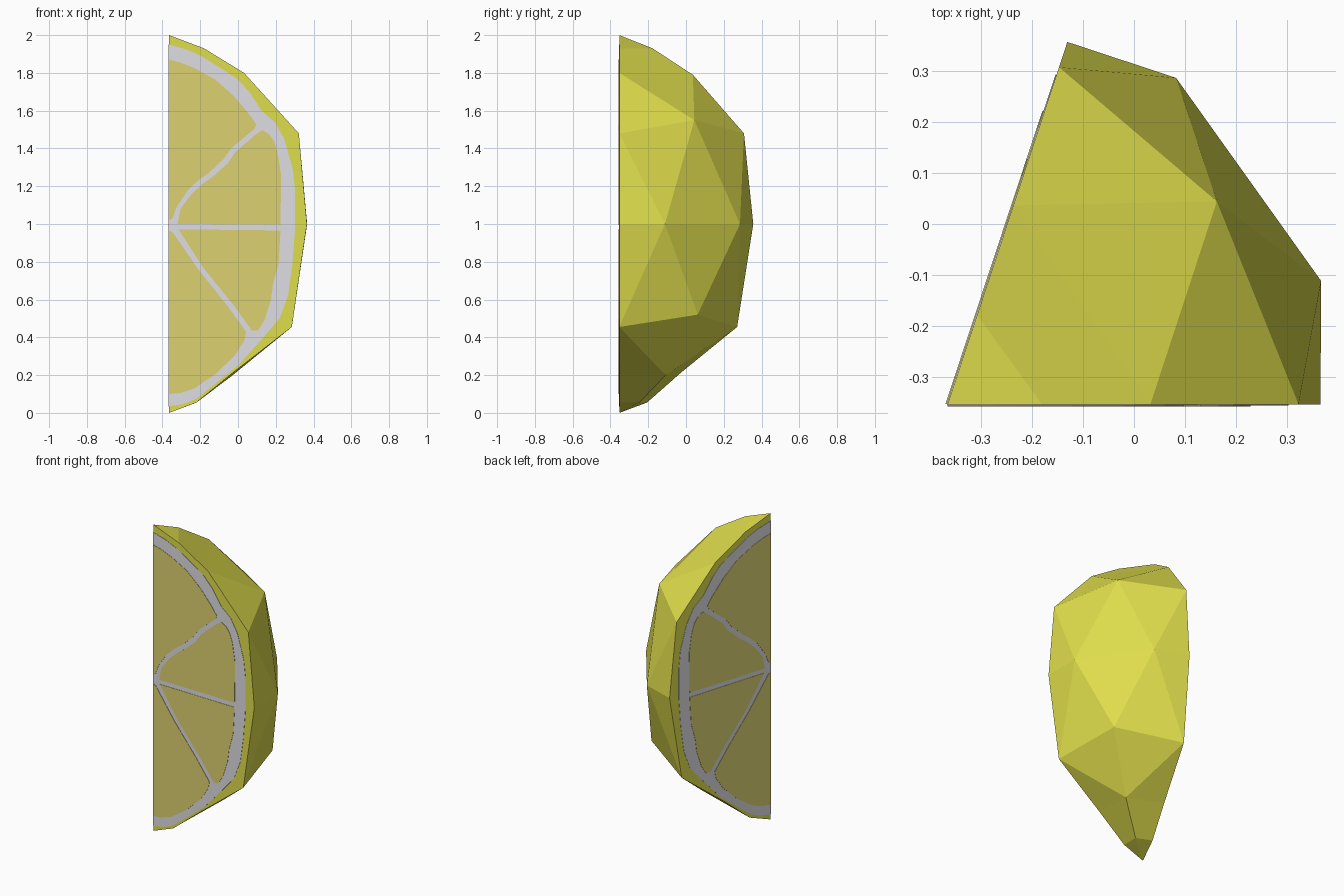
import bpy, bmesh, math
from mathutils import Vector

if "Cube" in bpy.data.objects:
    bpy.data.objects.remove(bpy.data.objects["Cube"])

AXIS = Vector((-0.365, -0.353, 0))   # the fruit's core line, where both cuts meet
WEDGE = 71.7                         # angle between the two cut faces


def material(name, color):
    m = bpy.data.materials.new(name)
    m.diffuse_color = (*color, 1)
    m.use_nodes = True
    m.node_tree.nodes["Principled BSDF"].inputs["Base Color"].default_value = m.diffuse_color
    return m


peel = material("yellow peel", (0.74, 0.725, 0.072))
pith = material("pale pith", (0.73, 0.73, 0.77))
flesh = material("soft yellow flesh", (0.716, 0.645, 0.163))


def polar(angle, r, z):
    a = math.radians(angle)
    return AXIS + Vector((r * math.cos(a), r * math.sin(a), z))


def finish(bm, name, mat):
    bmesh.ops.recalc_face_normals(bm, faces=bm.faces)
    me = bpy.data.meshes.new(name)
    bm.to_mesh(me)
    bm.free()
    me.materials.append(mat)
    ob = bpy.data.objects.new(name, me)
    bpy.context.collection.objects.link(ob)
    return ob


# Faceted peel wedge: rings of (angle, radius, height) from tip to base
W = WEDGE
rings = {
    "P": [(0, 0, 2.0)],
    "A": [(0, .185, 1.93), (W, .185, 1.93)],
    "B": [(0, .397, 1.80), (W, .41, 1.79)],
    "C": [(0, .687, 1.48), (37, .66, 1.55), (W, .695, 1.48)],
    "E": [(0, .73, 1.0), (18.3, .77, 1.0), (55, .78, 1.0), (W, .747, 1.0)],
    "F": [(0, .65, .455), (36, .706, .52), (W, .657, .455)],
    "G": [(0, .335, .21), (36, .417, .20), (W, .34, .21)],
    "H": [(0, .145, .055), (36, .18, .055), (W, .155, .055)],
    "Q": [(0, 0, 0)],
}
bm = bmesh.new()
v = {k + str(i): bm.verts.new(polar(*p))
     for k, ring in rings.items() for i, p in enumerate(ring)}
facets = ("P0A0A1 A0B0B1A1 B0C1B1 B0C0C1 B1C1C2 C0E1C1 C0E0E1 C1E1E2 C1E2C2 "
          "C2E2E3 E0F0E1 E1F0F1 E1F1E2 E2F1F2 E2F2E3 F0G1F1 F0G0G1 F1G1F2 "
          "F2G1G2 G0H0H1G1 G1H1H2G2 H0Q0H1 H1Q0H2")
for f in facets.split():
    bm.faces.new([v[f[i:i + 2]] for i in range(0, len(f), 2)])
# the two flat cut sides
bm.faces.new([v[k + "0"] for k in rings])
bm.faces.new([v[k + str(len(r) - 1)] for k, r in rings.items()])
finish(bm, "peel_wedge", peel)

# Painted cut pattern in (radius, height)
pith_outline = [(0, 1.95), (.09, 1.925), (.17, 1.89), (.29, 1.815), (.365, 1.765),
                (.425, 1.70), (.49, 1.60), (.56, 1.54), (.61, 1.45), (.655, 1.29),
                (.667, 1.18), (.667, .97), (.652, .78), (.63, .62), (.585, .50),
                (.50, .40), (.365, .25), (.27, .175), (.145, .075), (.07, .045), (0, .035)]
segments = {
    "top": [(0, 1.87), (.06, 1.855), (.135, 1.825), (.245, 1.765), (.345, 1.675),
            (.425, 1.58), (.463, 1.525), (.45, 1.502), (.33, 1.402), (.29, 1.345),
            (.21, 1.27), (.16, 1.235), (.10, 1.18), (.04, 1.09), (.018, 1.03), (0, 1.02)],
    "upper": [(.045, 1.0), (.59, .996), (.593, 1.26), (.575, 1.38), (.555, 1.44),
              (.53, 1.475), (.495, 1.497), (.46, 1.475), (.35, 1.38), (.31, 1.32),
              (.23, 1.25), (.18, 1.215), (.12, 1.16), (.06, 1.08)],
    "lower": [(.05, .972), (.59, .966), (.58, .79), (.55, .68), (.54, .60),
              (.505, .49), (.47, .435), (.44, .435), (.34, .572), (.18, .77)],
    "bottom": [(0, .965), (.02, .955), (.155, .76), (.31, .565), (.408, .43),
               (.40, .385), (.345, .30), (.245, .205), (.135, .13), (.06, .105), (0, .10)],
}


def plate(name, pts, side, depth, mat):
    """Thin inlay lying on cut side 0 (front) or 1 (back left)."""
    angle = W * side
    scale = 1 + 0.018 * side
    a = math.radians(angle)
    normal = Vector((-math.sin(a), math.cos(a), 0)) * (1 if side else -1)
    bm = bmesh.new()
    face = bm.faces.new([bm.verts.new(polar(angle, r * scale, z)) for r, z in pts])
    out = bmesh.ops.extrude_face_region(bm, geom=[face], use_keep_orig=True)["geom"]
    moved = [g for g in out if isinstance(g, bmesh.types.BMVert)]
    bmesh.ops.translate(bm, verts=moved, vec=normal * depth)
    finish(bm, name, mat)


for side, label in enumerate(("front", "back")):
    plate(label + "_pith", pith_outline, side, 0.002, pith)
    for part, pts in segments.items():
        plate(f"{label}_{part}_flesh", pts, side, 0.004, flesh)
